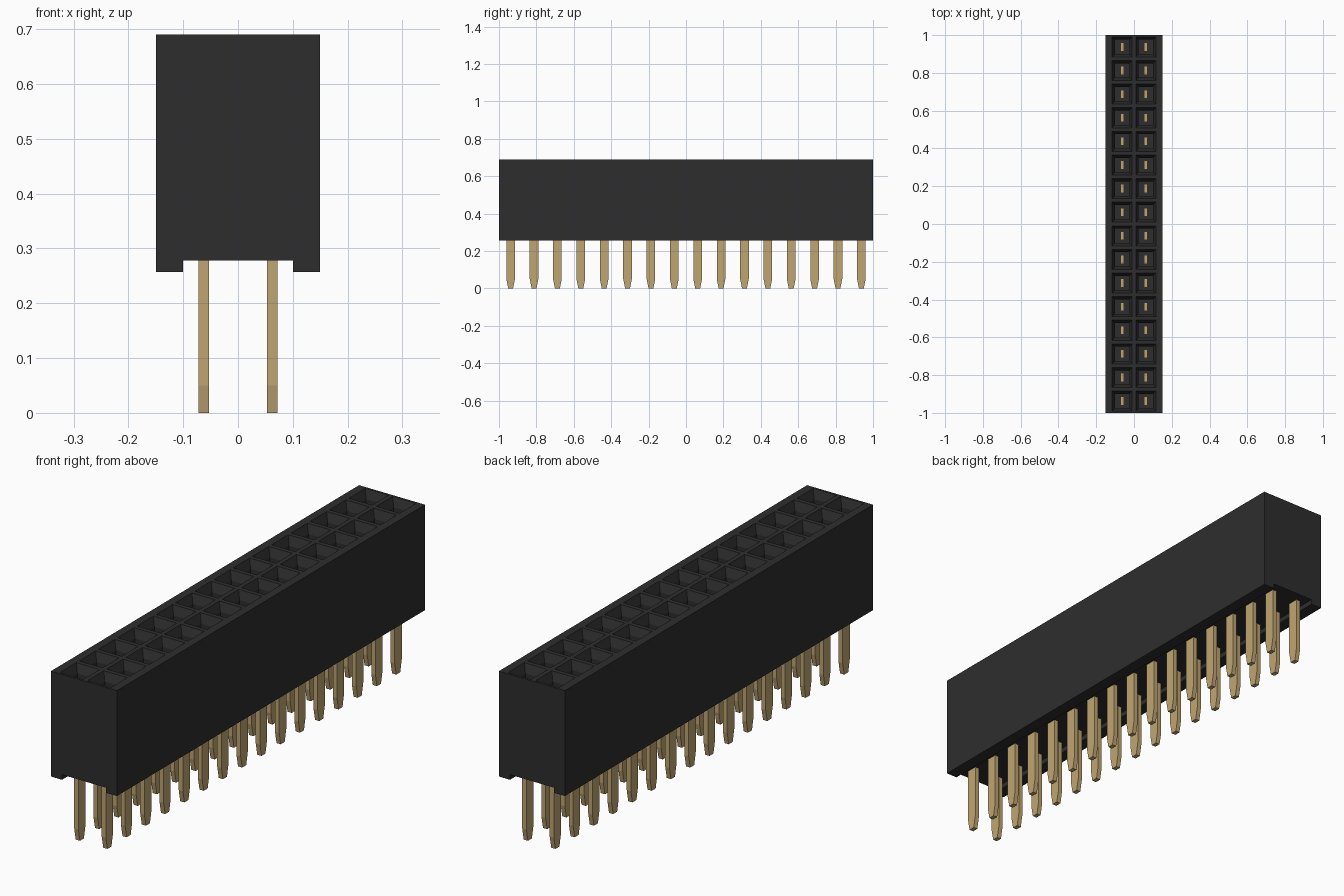
import bpy, bmesh
from mathutils import Vector

cube = bpy.data.objects.get("Cube")
if cube:
    bpy.data.objects.remove(cube)

PITCH = 0.125
ROWS = 16
TOP, RIM, RECESS = 0.69, 0.257, 0.278


def material(name, rgb):
    mat = bpy.data.materials.new(name)
    mat.use_nodes = True
    mat.diffuse_color = (*rgb, 1)
    mat.node_tree.nodes["Principled BSDF"].inputs["Base Color"].default_value = (*rgb, 1)
    return mat


def add_object(name, bm, mat):
    bmesh.ops.recalc_face_normals(bm, faces=bm.faces)
    mesh = bpy.data.meshes.new(name)
    bm.to_mesh(mesh)
    bm.free()
    mesh.materials.append(mat)
    obj = bpy.data.objects.new(name, mesh)
    bpy.context.collection.objects.link(obj)
    return obj


def extrude_profile(bm, points, offset):
    face = bm.faces.new([bm.verts.new(p) for p in points])
    result = bmesh.ops.extrude_face_region(bm, geom=[face], use_keep_orig=True)
    verts = [g for g in result["geom"] if isinstance(g, bmesh.types.BMVert)]
    bmesh.ops.translate(bm, verts=verts, vec=offset)


black = material("black plastic", (0.027, 0.027, 0.027))
gold = material("gold metal", (0.53, 0.38, 0.17))

# Housing: channel section swept along its length
bm = bmesh.new()
half = [(0.15, TOP), (0.15, RIM), (0.1, RIM), (0.1, RECESS)]
section = half + [(-x, z) for x, z in reversed(half)]
extrude_profile(bm, [(x, -1, z) for x, z in section], (0, 2, 0))
bmesh.ops.recalc_face_normals(bm, faces=bm.faces)

# Divide the housing into one cell per socket
cuts = [((x, 0, 0), (1, 0, 0)) for x in (-PITCH, 0, PITCH)]
cuts += [((0, -1 + PITCH * i, 0), (0, 1, 0)) for i in range(1, ROWS)]
for point, normal in cuts:
    bmesh.ops.bisect_plane(bm, geom=bm.verts[:] + bm.edges[:] + bm.faces[:],
                           plane_co=point, plane_no=normal)

# Sockets: tapered mouth, then a straight square hole
cells = [f for f in bm.faces
         if f.normal.z > 0.9 and abs(f.calc_center_median().x) < PITCH]
bmesh.ops.inset_individual(bm, faces=cells, thickness=0.0135)
bmesh.ops.inset_individual(bm, faces=cells, thickness=0.021, depth=-0.035)
bmesh.ops.inset_individual(bm, faces=cells, thickness=0.0001, depth=-0.3)
add_object("housing", bm, black)

# Pins: flat blades with tapered tips, running up into the sockets
bm = bmesh.new()
blade = [(0.013, 0), (0.023, 0.05), (0.023, 0.5)]
outline = blade + [(-y, z) for y, z in reversed(blade)]
for side in (-1, 1):
    for row in range(ROWS):
        centre = Vector((side * PITCH / 2 - 0.0095, -1 + PITCH * (row + 0.5), 0))
        extrude_profile(bm, [centre + Vector((0, y, z)) for y, z in outline],
                        (0.019, 0, 0))
add_object("pins", bm, gold)
